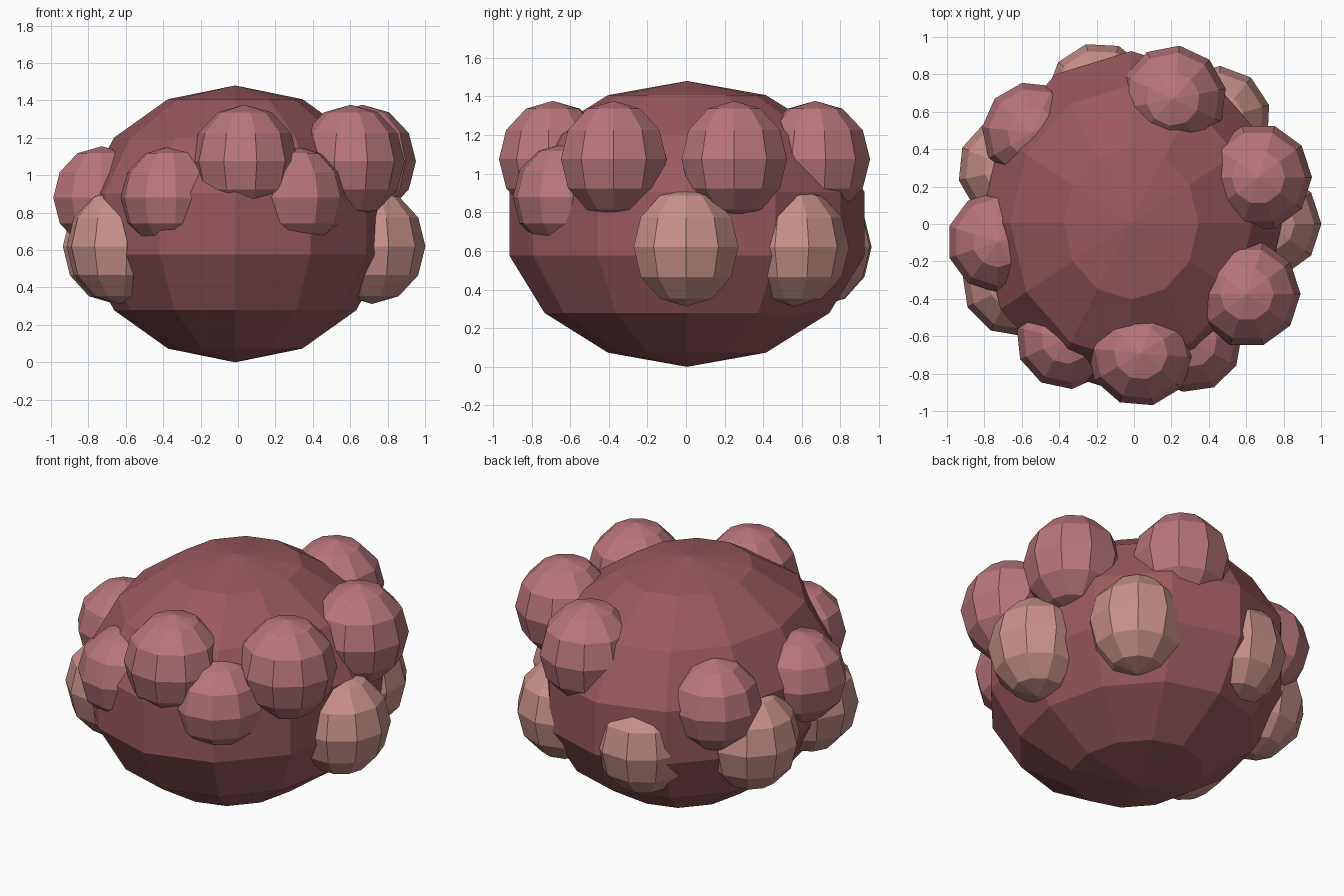
import bpy, bmesh
from math import radians, cos, sin
from mathutils import Matrix

if "Cube" in bpy.data.objects:
    bpy.data.objects.remove(bpy.data.objects["Cube"])


def material(name, rgb):
    m = bpy.data.materials.new(name)
    m.diffuse_color = (*rgb, 1)
    m.use_nodes = True
    m.node_tree.nodes["Principled BSDF"].inputs["Base Color"].default_value = m.diffuse_color
    return m


body_mat = material("dark_red", (0.32, 0.10, 0.115))
berry_mat = material("rose", (0.48, 0.18, 0.20))
pale_mat = material("pale_pink", (0.58, 0.28, 0.25))


def ball(name, segs, rings, loc, size, spin, mat):
    """Flat-shaded low-poly ellipsoid; spin is the heading of one corner."""
    bm = bmesh.new()
    bmesh.ops.create_uvsphere(bm, u_segments=segs, v_segments=rings, radius=1)
    bm.transform(Matrix.Translation(loc) @ Matrix.Diagonal((*size, 1))
                 @ Matrix.Rotation(radians(spin - 90), 4, 'Z'))
    me = bpy.data.meshes.new(name)
    bm.to_mesh(me)
    bm.free()
    me.materials.append(mat)
    ob = bpy.data.objects.new(name, me)
    bpy.context.collection.objects.link(ob)


def ring(name, items, z, r, rz, mat):
    """Lumps around the body: (heading, distance from axis, corner heading)."""
    for i, (a, d, spin) in enumerate(items):
        a = radians(a)
        ball(f"{name}_{i + 1}", 10, 6, (d * cos(a), d * sin(a), z), (r, r, rz), spin, mat)


# Main body
ball("body", 12, 7, (-0.015, 0.005, 0.74), (0.828, 0.943, 0.74), 0, body_mat)

# Upper, middle and lower lumps
ring("upper_lump", [(-87, 0.69, -77), (-31.8, 0.71, 0), (20.6, 0.71, 0), (72.7, 0.70, 83)],
     1.075, 0.287, 0.302, berry_mat)
ring("middle_lump", [(138, 0.73, 138), (187.5, 0.735, 198), (239.5, 0.71, 240), (296, 0.70, 296)],
     0.88, 0.272, 0.275, berry_mat)
ring("lower_lump", [(0, 0.717, 0), (51.4, 0.717, 51.4), (105, 0.71, 105),
                    (156, 0.72, 156), (206.5, 0.71, 206.5)],
     0.62, 0.285, 0.308, pale_mat)
